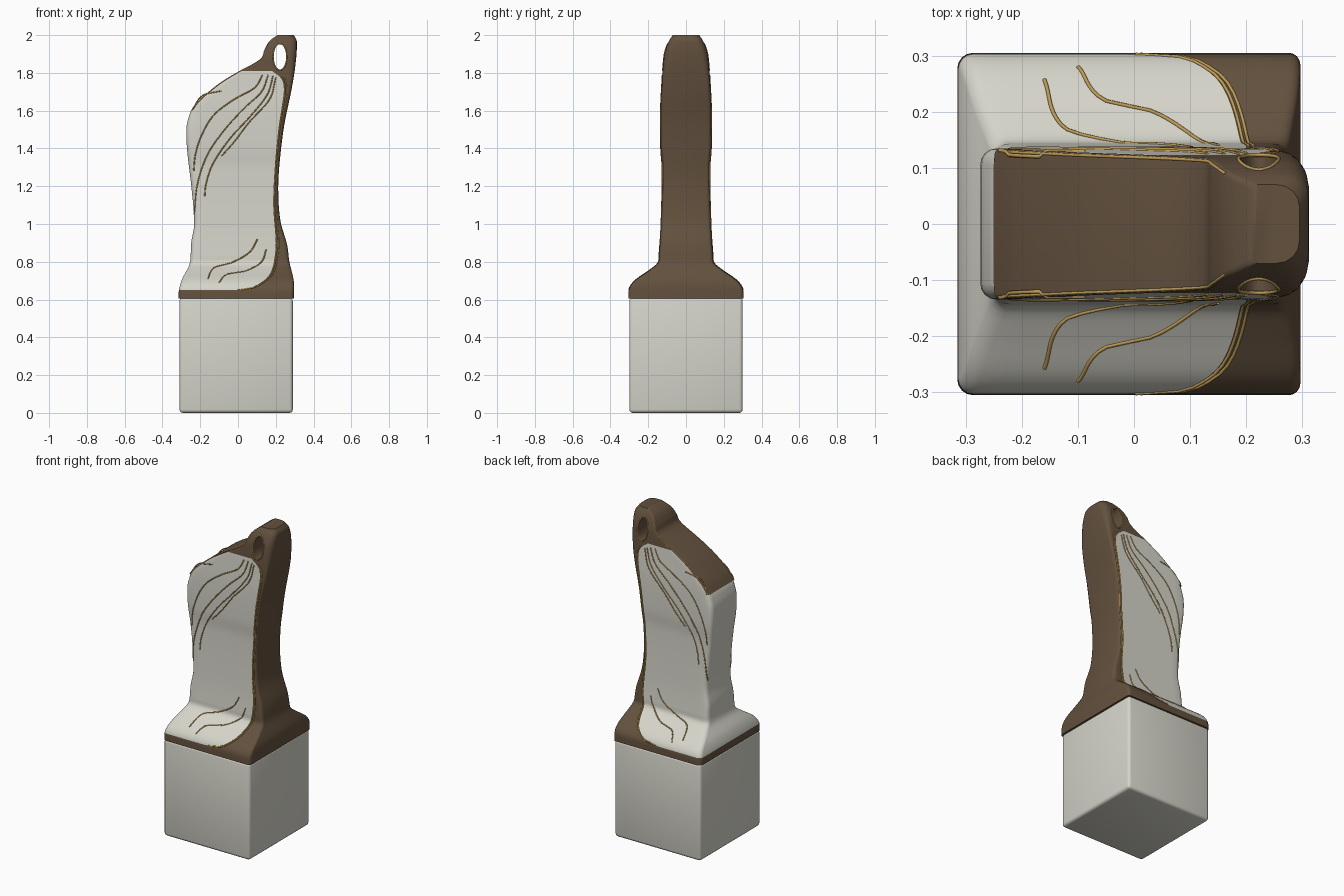
import bpy, bmesh, math

if "Cube" in bpy.data.objects:
    bpy.data.objects.remove(bpy.data.objects["Cube"], do_unlink=True)


def material(name, color):
    mat = bpy.data.materials.new(name)
    mat.use_nodes = True
    mat.diffuse_color = (*color, 1)
    shader = next(n for n in mat.node_tree.nodes if n.type == "BSDF_PRINCIPLED")
    shader.inputs["Base Color"].default_value = (*color, 1)
    shader.inputs["Roughness"].default_value = 0.6
    return mat


brown = material("dark_brown", (0.125, 0.082, 0.048))
cream = material("warm_cream", (0.67, 0.66, 0.59))
gold = material("gold_trim", (0.50, 0.32, 0.09))


def smooth_table(*pairs):
    """Return a smooth function through (height, value) pairs."""
    def slope(i):
        a, b = pairs[max(i - 1, 0)], pairs[min(i + 1, len(pairs) - 1)]
        return (b[1] - a[1]) / (b[0] - a[0])

    def value(z):
        z = min(max(z, pairs[0][0]), pairs[-1][0])
        i = next(k for k in range(len(pairs) - 1) if z <= pairs[k + 1][0])
        (z0, v0), (z1, v1) = pairs[i], pairs[i + 1]
        h = z1 - z0
        t = (z - z0) / h
        s = t * t * (3 - 2 * t)
        bend = t * (1 - t) * ((1 - t) * slope(i) - t * slope(i + 1))
        return v0 + (v1 - v0) * s + h * bend
    return value


def steps(low, high, count):
    return [low + (high - low) * i / count for i in range(count + 1)]


# Handle outline: left edge, crest, right edge, half depth, panel border
belly = smooth_table((.61, -.315), (.65, -.313), (.71, -.295), (.79, -.256), (.9, -.248),
                     (1, -.232), (1.18, -.245), (1.4, -.27), (1.52, -.272), (1.6, -.25))
crest = smooth_table((1.6, -.25), (1.65, -.212), (1.7, -.155), (1.75, -.09), (1.81, .01),
                     (1.85, .085), (1.88, .125), (1.92, .139), (1.97, .168), (2, .21))
right_edge = smooth_table((.61, .296), (.7, .295), (.8, .272), (.89, .26), (1.02, .224),
                          (1.2, .213), (1.37, .225), (1.53, .246), (1.71, .283),
                          (1.85, .305), (1.97, .311), (2, .295))
depth = smooth_table((.61, .305), (.66, .3), (.7, .27), (.75, .2), (.79, .15), (.83, .143),
                     (1, .132), (1.3, .126), (1.4, .133), (1.6, .134), (1.75, .127),
                     (1.85, .12), (1.91, .112), (1.97, .09), (2, .07))
border = smooth_table((.65, -.02), (.66, .06), (.69, .12), (.72, .158), (.76, .18), (.81, .192),
                      (.9, .2), (1.1, .187), (1.3, .195), (1.5, .214), (1.62, .232),
                      (1.71, .243), (1.77, .23), (1.81, .18))
PANEL_LOW, CREST_LOW, PANEL_TOP, TOP = .65, 1.6, 1.81, 2


def left_edge(z):
    return belly(z) if z <= CREST_LOW else crest(z)


def radii(z):
    left = .028 if z <= CREST_LOW else .01
    right = .02 + .02 * min(max((z - 1.75) / .15, 0), 1)
    return left, right


def surface_y(x, z):
    """Half depth of the handle at x and z, including its rounded edges."""
    rl, rr = radii(z)
    inset, r = max((left_edge(z) + rl - x, rl), (x - right_edge(z) + rr, rr))
    inset = min(max(inset, 0), r)
    return depth(z) - r + math.sqrt(r * r - inset * inset) if inset else depth(z)


# Handle body: stacked rounded sections whose columns follow the panel border
ARC, PANEL, STRIP = 4, 10, 3


def section(z):
    (rl, rr), x0, x1, w = radii(z), left_edge(z), right_edge(z), depth(z)
    split = min(max(border(z), x0 + rl + .01), x1 - rr - .002)
    turns = [math.pi / 2 * k / ARC for k in range(ARC + 1)]
    half = [(x0 + rl - rl * math.cos(a), -w + rl - rl * math.sin(a)) for a in turns]
    half += [(x, -w) for x in steps(x0 + rl, split, PANEL)[1:]]
    half += [(x, -w) for x in steps(split, x1 - rr, STRIP)[1:]]
    half += [(x1 - rr + rr * math.sin(a), -w + rr - rr * math.cos(a)) for a in turns[1:]]
    return half + [(x, -y) for x, y in reversed(half)]


heights = (steps(.605, PANEL_LOW, 3) + steps(PANEL_LOW, .85, 20)[1:]
           + steps(.85, CREST_LOW, 30)[1:] + [CREST_LOW + .002]
           + steps(CREST_LOW, PANEL_TOP, 20)[1:] + steps(PANEL_TOP, TOP, 20)[1:])
bm = bmesh.new()
rings = [[bm.verts.new((x, y, z)) for x, y in section(z)] for z in heights]
count = len(rings[0])
for k in range(len(rings) - 1):
    z = (heights[k] + heights[k + 1]) / 2
    for j in range(count):
        n = (j + 1) % count
        face = bm.faces.new((rings[k][j], rings[k][n], rings[k + 1][n], rings[k + 1][j]))
        column = min(j, count - 2 - j)          # same rule on both sides
        on_panel = ARC <= column < ARC + PANEL and PANEL_LOW < z < PANEL_TOP
        on_belly = column < ARC and PANEL_LOW < z < CREST_LOW
        face.material_index = int(on_panel or on_belly)
bm.faces.new(rings[-1])
bm.faces.new(list(reversed(rings[0])))
bmesh.ops.recalc_face_normals(bm, faces=bm.faces)
mesh = bpy.data.meshes.new("handle")
bm.to_mesh(mesh)
bm.free()
handle = bpy.data.objects.new("handle", mesh)
bpy.context.collection.objects.link(handle)
mesh.materials.append(brown)
mesh.materials.append(cream)


def activate(obj):
    bpy.ops.object.select_all(action="DESELECT")
    obj.select_set(True)
    bpy.context.view_layer.objects.active = obj


# Oval hanging hole through the tip
HOLE_X, HOLE_Z, HOLE_W, HOLE_H = .222, 1.885, .036, .07
bpy.ops.mesh.primitive_cylinder_add(vertices=40, radius=1, depth=1,
                                    location=(HOLE_X, 0, HOLE_Z),
                                    rotation=(math.pi / 2, 0, 0))
cutter = bpy.context.object
cutter.name = "hole_cutter"
cutter.scale = (HOLE_W, HOLE_H, 1)
cutter.hide_render = True
cutter.data.materials.append(brown)
activate(handle)
cut = handle.modifiers.new("hanging_hole", "BOOLEAN")
cut.operation, cut.solver, cut.object = "DIFFERENCE", "EXACT", cutter
bpy.ops.object.modifier_apply(modifier=cut.name)
bpy.data.objects.remove(cutter, do_unlink=True)
activate(handle)
bpy.ops.object.shade_smooth_by_angle(angle=math.radians(40))

# Square block under the handle
bpy.ops.mesh.primitive_cube_add(size=1, location=(-.01, 0, .305))
block = bpy.context.object
block.name = "base_block"
block.scale = (.6, .6, .61)
bpy.ops.object.transform_apply(location=False, rotation=False, scale=True)
edge = block.modifiers.new("soft_edges", "BEVEL")
edge.width, edge.segments = .018, 3
bpy.ops.object.modifier_apply(modifier=edge.name)
block.data.materials.append(cream)
bpy.ops.object.shade_smooth_by_angle(angle=math.radians(40))


# Gold lines: thin tubes laid on both sides of the handle
def gold_line(name, points, thickness=.0035, closed=False):
    curve = bpy.data.curves.new(name, "CURVE")
    curve.dimensions = "3D"
    curve.bevel_depth, curve.bevel_resolution, curve.use_fill_caps = thickness, 1, True
    for side in (-1, 1):
        spline = curve.splines.new("POLY")
        spline.points.add(len(points) - 1)
        spline.use_cyclic_u = closed
        for p, (x, y, z) in zip(spline.points, points):
            p.co = (x, side * y, z, 1)
    obj = bpy.data.objects.new(name, curve)
    bpy.context.collection.objects.link(obj)
    curve.materials.append(gold)
    activate(obj)
    bpy.ops.object.convert(target="MESH")


def on_side(x, z):
    return x, surface_y(x, z), z


veins = {
    "upper_vein_short": ((1.61, -.24), (1.685, -.18), (1.705, -.087)),
    "upper_vein_outer": ((1.28, -.235), (1.37, -.225), (1.475, -.19), (1.58, -.125),
                         (1.66, -.02), (1.72, .087), (1.79, .13)),
    "upper_vein_long": ((1.05, -.232), (1.21, -.215), (1.37, -.16), (1.5, -.07),
                        (1.615, .035), (1.7, .125), (1.79, .16)),
    "upper_vein_middle": ((1.145, -.177), (1.21, -.17), (1.315, -.135), (1.45, -.045),
                          (1.565, .06), (1.685, .155), (1.785, .185)),
    "upper_vein_inner": ((1.36, -.087), (1.435, -.02), (1.54, .06), (1.66, .167), (1.775, .2)),
    "lower_vein_left": ((.71, -.16), (.77, -.125), (.795, -.035), (.85, .06), (.92, .103)),
    "lower_vein_right": ((.69, -.1), (.735, -.055), (.75, .035), (.795, .12), (.865, .15)),
}
for name, pairs in veins.items():
    path = smooth_table(*pairs)
    gold_line(name, [on_side(path(z), z) for z in steps(pairs[0][0], pairs[-1][0], 30)])

for name, offset in (("panel_trim_inner", .005), ("panel_trim_outer", .014)):
    gold_line(name, [on_side(min(border(z) + offset, right_edge(z) - .006), z)
                     for z in steps(PANEL_LOW + .002, 1.78, 90)], thickness=.003)

gold_line("crest_trim", [(left_edge(z) + .003, depth(z) - .005, z)
                         for z in steps(1.62, 1.96, 30)], thickness=.003)

rim = [on_side(HOLE_X + HOLE_W * math.cos(a), HOLE_Z + HOLE_H * math.sin(a))
       for a in steps(0, math.tau, 40)[:-1]]
gold_line("hole_rim", rim, closed=True)
